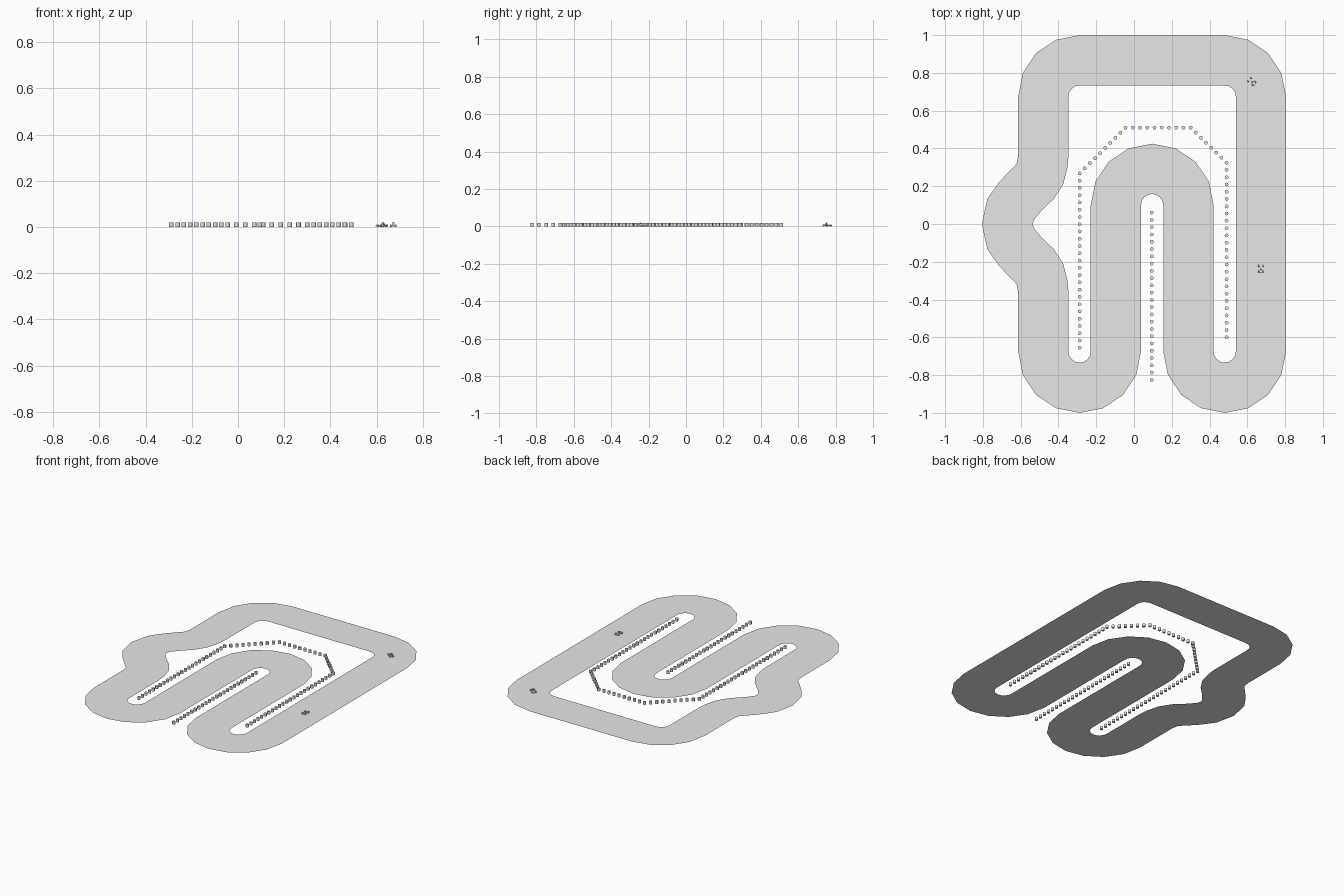
import bpy, bmesh, math
from mathutils import Matrix, Vector

if "Cube" in bpy.data.objects:
    bpy.data.objects.remove(bpy.data.objects["Cube"])

grey = bpy.data.materials.new("light_grey")
grey.diffuse_color = (0.8, 0.8, 0.8, 1)
grey.use_nodes = True
grey.node_tree.nodes["Principled BSDF"].inputs["Base Color"].default_value = grey.diffuse_color

HALF = 0.133      # half road width
TURN = 0.192      # centre line radius of every bend


def finish(bm, name, smooth=False):
    mesh = bpy.data.meshes.new(name)
    bm.to_mesh(mesh)
    bm.free()
    mesh.materials.append(grey)
    ob = bpy.data.objects.new(name, mesh)
    bpy.context.collection.objects.link(ob)
    if smooth:
        bpy.ops.object.select_all(action='DESELECT')
        ob.select_set(True)
        bpy.context.view_layer.objects.active = ob
        bpy.ops.object.shade_smooth_by_angle(angle=math.radians(40))
    return ob


# Road: pairs of left / right edge points along the lap
pairs = []


def bend(cx, cy, start, end):
    """Add a bend in 22.5 degree steps; the left edge is inside when turning left."""
    steps = round(abs(end - start) / 22.5)
    left_turn = end > start
    for i in range(steps + 1):
        a = math.radians(start + (end - start) * i / steps)
        d = Vector((math.cos(a), math.sin(a)))
        inner, outer = (Vector((cx, cy)) + d * (TURN + s * HALF) for s in (-1, 1))
        pairs.append((inner, outer) if left_turn else (outer, inner))


bend(0.48, 0.675, 0, 90)         # back right corner
bend(-0.288, 0.675, 90, 180)     # back left corner

# Chicane on the left side, mirrored about y = 0
chicane = [((-0.347, 0.36), (-0.613, 0.36)), ((-0.352, 0.30), (-0.622, 0.318)),
           ((-0.375, 0.21), (-0.708, 0.228)), ((-0.423, 0.135), (-0.75, 0.172)),
           ((-0.49, 0.07), (-0.777, 0.132)), ((-0.53, 0.022), (-0.799, 0.03)),
           ((-0.535, 0.0), (-0.805, 0.0))]
mirrored = [tuple((x, -y) for x, y in p) for p in reversed(chicane[:-1])]
pairs += [(Vector(a), Vector(b)) for a, b in chicane + mirrored]

bend(-0.288, -0.675, 180, 360)   # front left hairpin
bend(0.096, 0.10, 180, 0)        # middle hairpin
bend(0.48, -0.675, 180, 360)     # front right hairpin

bm = bmesh.new()
ring = [[bm.verts.new((p.x, p.y, 0)) for p in pair] for pair in pairs]
for (l0, r0), (l1, r1) in zip(ring, ring[1:] + ring[:1]):
    bm.faces.new((l0, r0, r1, l1))
bm.normal_update()
finish(bm, "road")


# Rows of round barrier posts
def cylinder(bm, r, depth, matrix, sides=12):
    bmesh.ops.create_cone(bm, cap_ends=True, segments=sides, radius1=r, radius2=r,
                          depth=depth, matrix=matrix)


def post_row(name, points, counts):
    bm = bmesh.new()
    spots = [Vector(points[0])]
    for a, b, n in zip(points, points[1:], counts):
        spots += [Vector(a).lerp(Vector(b), i / n) for i in range(1, n + 1)]
    for p in spots:
        cylinder(bm, 0.0098, 0.019, Matrix.Translation((p.x, p.y, 0.0095)))
    finish(bm, name, True)


post_row("barrier_posts_outer",
         [(-0.288, -0.655), (-0.288, 0.268), (-0.045, 0.51), (0.30, 0.51),
          (0.49, 0.325), (0.49, -0.60)], [24, 9, 9, 7, 24])
post_row("barrier_posts_middle", [(0.094, 0.06), (0.094, -0.825)], [23])


# Small karts, nose along local +y
def box(bm, size, centre, base):
    bmesh.ops.create_cube(bm, size=1, matrix=base @ Matrix.Translation(centre)
                          @ Matrix.Diagonal((*size, 1)))


def kart(name, x, y, turn):
    base = Matrix.Translation((x, y, 0)) @ Matrix.Rotation(math.radians(turn), 4, 'Z')
    bm = bmesh.new()
    box(bm, (0.015, 0.044, 0.004), (0, 0, 0.005), base)           # floor
    box(bm, (0.026, 0.006, 0.004), (0, 0.022, 0.005), base)       # front bumper
    box(bm, (0.022, 0.005, 0.005), (0, -0.023, 0.007), base)      # engine
    box(bm, (0.011, 0.004, 0.009), (0, -0.011, 0.010), base)      # seat back
    box(bm, (0.008, 0.007, 0.010), (0, -0.006, 0.012), base)      # driver body
    bmesh.ops.create_icosphere(bm, subdivisions=1, radius=0.0038,
                               matrix=base @ Matrix.Translation((0, -0.005, 0.019)))
    for sx in (-1, 1):
        for wy in (-0.016, 0.014):
            cylinder(bm, 0.0055, 0.006, base @ Matrix.Translation((sx * 0.0115, wy, 0.0055))
                     @ Matrix.Rotation(math.pi / 2, 4, 'Y'), 10)
    finish(bm, name)


kart("kart_straight", 0.672, -0.235, 0)
kart("kart_corner", 0.622, 0.755, 50)
